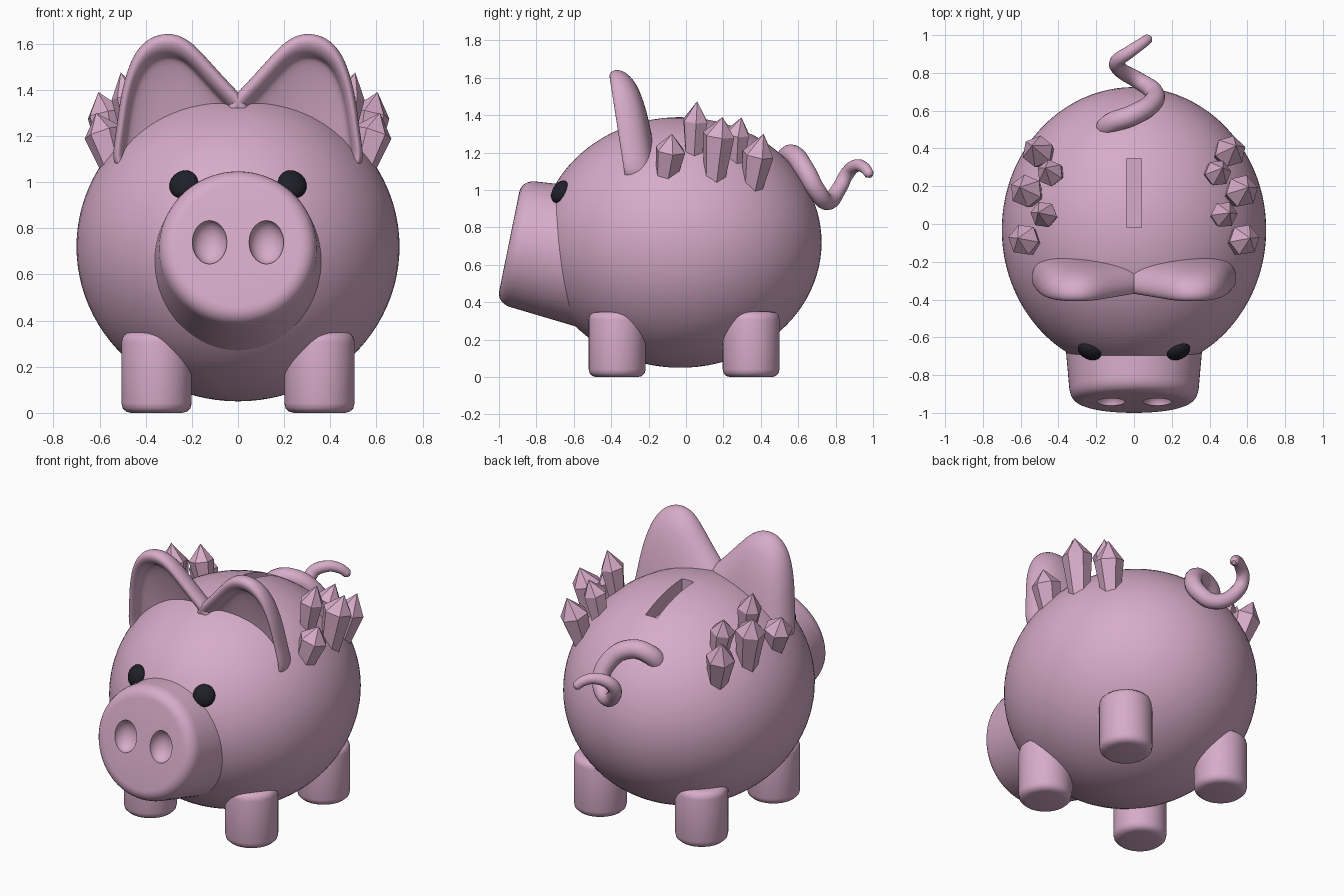
import bpy, bmesh, math
from mathutils import Vector, Matrix

if "Cube" in bpy.data.objects:
    bpy.data.objects.remove(bpy.data.objects["Cube"])


def material(name, col):
    m = bpy.data.materials.new(name)
    m.diffuse_color = (*col, 1)
    m.use_nodes = True
    m.node_tree.nodes["Principled BSDF"].inputs["Base Color"].default_value = m.diffuse_color
    return m


PINK = material("pink", (0.68, 0.41, 0.58))
BLACK = material("near_black", (0.014, 0.014, 0.022))


def activate(ob):
    bpy.ops.object.select_all(action='DESELECT')
    ob.select_set(True)
    bpy.context.view_layer.objects.active = ob


def smooth(ob, angle=35):
    activate(ob)
    bpy.ops.object.shade_smooth_by_angle(angle=math.radians(angle))


def finish(bm, name, mat=PINK):
    bmesh.ops.recalc_face_normals(bm, faces=bm.faces)
    me = bpy.data.meshes.new(name)
    bm.to_mesh(me)
    bm.free()
    me.materials.append(mat)
    ob = bpy.data.objects.new(name, me)
    bpy.context.collection.objects.link(ob)
    return ob


def loft(name, loops, start=None, end=None):
    """Skin closed loops; each end is a point fan, or a flat cap if None."""
    bm = bmesh.new()
    rows = [[bm.verts.new(p) for p in lp] for lp in loops]
    n = len(rows[0])
    for a, b in zip(rows, rows[1:]):
        for i in range(n):
            bm.faces.new((a[i], a[(i + 1) % n], b[(i + 1) % n], b[i]))
    for row, tip in ((rows[0], start), (rows[-1], end)):
        if tip is None:
            bm.faces.new(row)
        else:
            t = bm.verts.new(tip)
            for i in range(n):
                bm.faces.new((row[i], row[(i + 1) % n], t))
    return finish(bm, name)


def circle(r, z, n, turn=0.0):
    return [Vector((r * math.cos(turn + math.tau * i / n),
                    r * math.sin(turn + math.tau * i / n), z)) for i in range(n)]


def ellipsoid(name, centre, radii, rot=Matrix.Identity(4), mat=PINK, seg=48):
    bm = bmesh.new()
    bmesh.ops.create_uvsphere(bm, u_segments=seg, v_segments=seg // 2, radius=1,
                              matrix=Matrix.Translation(centre) @ rot @ Matrix.Diagonal((*radii, 1)))
    return finish(bm, name, mat)


def cut(ob, cutter):
    mod = ob.modifiers.new("cut", 'BOOLEAN')
    mod.operation, mod.solver, mod.object = 'DIFFERENCE', 'EXACT', cutter
    activate(ob)
    bpy.ops.object.modifier_apply(modifier="cut")
    bpy.data.objects.remove(cutter)


# Body with coin slot
BC, BR = Vector((0, -0.03, 0.72)), Vector((0.70, 0.755, 0.67))
body = ellipsoid("body", BC, BR, seg=96)
bm = bmesh.new()
bmesh.ops.create_cube(bm, size=1, matrix=Matrix.Translation((0, 0.163, 1.45))
                      @ Matrix.Diagonal((0.08, 0.365, 0.4, 1)))
cut(body, finish(bm, "slot_cutter"))
smooth(body)

# Snout: tilted cone with rounded front edge and two nostril dimples
axis = Vector((0, -math.cos(0.2), math.sin(0.2)))
tilt = Matrix.Translation((0, -0.945, 0.725)) @ axis.to_track_quat('Z', 'Y').to_matrix().to_4x4()
profile = [(0.380, -0.5), (0.342, -0.07)]
profile += [(0.27 + 0.07 * math.cos(a), -0.07 + 0.07 * math.sin(a))
            for a in (math.pi / 12 * k for k in range(1, 7))]
snout = loft("snout", [[tilt @ p for p in circle(r, t, 72)] for r, t in profile])
for s in (-1, 1):
    cut(snout, ellipsoid("nostril_cutter", Vector((s * 0.123, -0.945, 0.74)),
                         (0.075, 0.096, 0.07), tilt.to_3x3().to_4x4()
                         if abs((tilt.to_3x3() @ Vector((0, 1, 0))).z) > 0.5
                         else tilt.to_3x3().to_4x4() @ Matrix.Rotation(math.pi / 2, 4, 'Z')))
smooth(snout)

# Legs: upright cylinders with rounded ends
leg_prof = [(0.11, 0.0), (0.131, 0.005), (0.147, 0.02), (0.152, 0.042),
            (0.152, 0.308), (0.147, 0.33), (0.131, 0.345), (0.11, 0.35)]
for s, side in ((-1, "left"), (1, "right")):
    for y, end in ((-0.368, "front"), (0.348, "back")):
        c = Vector((s * 0.353, y, 0))
        smooth(loft(f"{end}_leg_{side}", [[p + c for p in circle(r, z, 48)] for r, z in leg_prof]), 50)

# Eyes: flattened balls lying on the body
for s, side in ((-1, "left"), (1, "right")):
    x, z = s * 0.235, 0.99
    u, w = x / BR.x, (z - BC.z) / BR.z
    p = Vector((x, BC.y - BR.y * math.sqrt(1 - u * u - w * w), z))
    d = p - BC
    n = Vector((d.x / BR.x ** 2, d.y / BR.y ** 2, d.z / BR.z ** 2))
    smooth(ellipsoid("eye_" + side, p, (0.065, 0.065, 0.038),
                     n.to_track_quat('Z', 'Y').to_matrix().to_4x4(), BLACK, 32), 60)

# Ears: cupped shells with a thick rounded rim, leaning forward
outline = [(-0.09, 1.30), (0.0, 1.395), (0.09, 1.49), (0.175, 1.588), (0.24, 1.638), (0.31, 1.652),
           (0.385, 1.632), (0.448, 1.57), (0.488, 1.47), (0.513, 1.36), (0.53, 1.22),
           (0.55, 1.10), (0.525, 1.055), (0.42, 1.02), (0.25, 1.0), (0.05, 1.08)]
EC = (0.29, 1.13)
shell = [(0.5, 0.175), (0.8, 0.15), (0.94, 0.11), (1.0, 0.06), (0.985, 0.015), (0.93, -0.005),
         (0.86, 0.005), (0.815, 0.03), (0.80, 0.055), (0.77, 0.075), (0.45, 0.10)]


def ear_point(s, k, d, x, z):
    x, z = EC[0] + k * (x - EC[0]), EC[1] + k * (z - EC[1])
    return Vector((s * x, -0.33 - 0.155 * (z - 1.1) + d, z))


for s, side in ((-1, "left"), (1, "right")):
    loops = [[ear_point(s, k, d, x, z) for x, z in outline] for k, d in shell]
    ear = loft("ear_" + side, loops, ear_point(s, 0, 0.18, 0, 0), ear_point(s, 0, 0.11, 0, 0))
    ear.modifiers.new("round", 'SUBSURF').levels = 2
    ear.modifiers["round"].render_levels = 2
    activate(ear)
    bpy.ops.object.modifier_apply(modifier="round")
    smooth(ear, 60)

# Crystals: six-sided, widening to a shoulder, then a point (base, shoulder, tip, radius)
crystals = [((0.53, -0.11, 1.04), (0.585, -0.083, 1.215), (0.615, -0.075, 1.30), 0.085),
            ((0.45, 0.04, 1.17), (0.478, 0.05, 1.37), (0.508, 0.06, 1.475), 0.072),
            ((0.53, 0.15, 1.04), (0.572, 0.175, 1.295), (0.605, 0.195, 1.39), 0.088),
            ((0.41, 0.265, 1.12), (0.445, 0.27, 1.30), (0.47, 0.297, 1.388), 0.072),
            ((0.47, 0.355, 1.01), (0.51, 0.385, 1.19), (0.54, 0.415, 1.30), 0.086)]
for s, side in ((-1, "left"), (1, "right")):
    for i, (b, m, t, r) in enumerate(crystals):
        b, m, t = (Vector((s * v[0], v[1], v[2])) for v in (b, m, t))
        q = (t - b).to_track_quat('Z', 'Y')
        rings = [[c + q @ p for p in circle(rr, 0, 6, 0.3 * s + i)]
                 for c, rr in ((b, r * 0.65), (m, r))]
        loft(f"crystal_{side}_{i + 1}", rings, None, t)

# Curly tail: tapered tube along a corkscrew (x, y, z, radius)
path = [(-0.16, 0.48, 1.07, 0.056), (-0.125, 0.53, 1.16, 0.056), (-0.01, 0.575, 1.185, 0.055),
        (0.095, 0.64, 1.10, 0.053), (0.105, 0.70, 0.995, 0.049), (0.03, 0.755, 0.938, 0.045),
        (-0.075, 0.82, 1.01, 0.041), (-0.09, 0.86, 1.085, 0.038), (-0.025, 0.91, 1.13, 0.034),
        (0.04, 0.955, 1.118, 0.030), (0.075, 0.98, 1.085, 0.026), (0.084, 0.987, 1.073, 0.012)]
cu = bpy.data.curves.new("tail", 'CURVE')
cu.dimensions, cu.bevel_depth, cu.bevel_resolution = '3D', 1.0, 6
cu.use_fill_caps, cu.resolution_u = True, 8
sp = cu.splines.new('BEZIER')
sp.bezier_points.add(len(path) - 1)
for bp, (x, y, z, r) in zip(sp.bezier_points, path):
    bp.co, bp.radius = (x, y, z), r
    bp.handle_left_type = bp.handle_right_type = 'AUTO'
cu.materials.append(PINK)
tail = bpy.data.objects.new("tail", cu)
bpy.context.collection.objects.link(tail)
activate(tail)
bpy.ops.object.convert(target='MESH')
smooth(bpy.context.view_layer.objects.active, 60)
